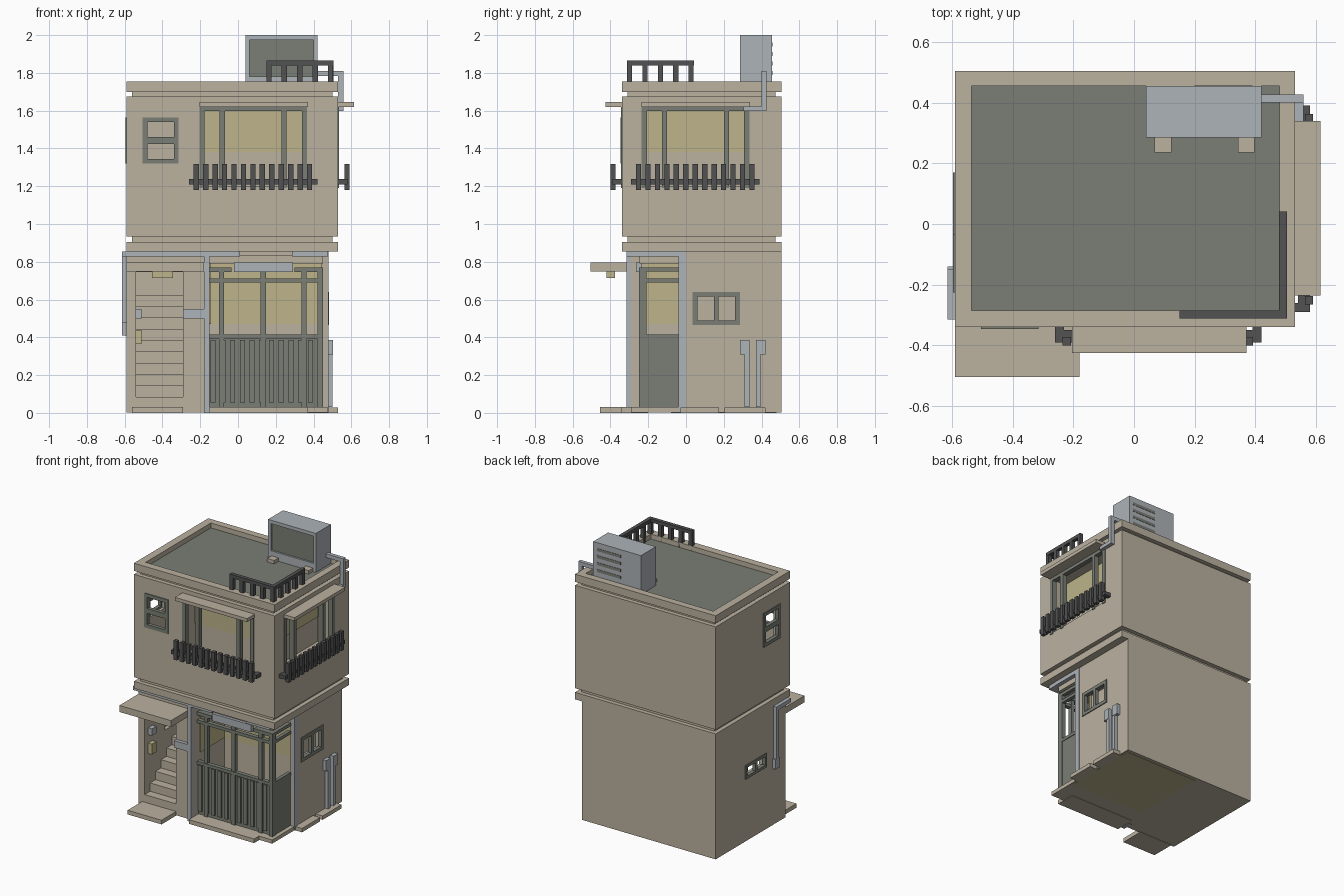
import bpy, bmesh

if "Cube" in bpy.data.objects:
    bpy.data.objects.remove(bpy.data.objects["Cube"], do_unlink=True)


def material(name, rgb):
    lin = [((c / 255 + 0.055) / 1.055) ** 2.4 for c in rgb] + [1.0]
    m = bpy.data.materials.new(name)
    m.use_nodes = True
    m.diffuse_color = lin
    m.node_tree.nodes["Principled BSDF"].inputs["Base Color"].default_value = lin
    return m


TAN = material("tan_plaster", (187, 178, 160))
GREEN = material("grey_green", (122, 126, 117))
STEEL = material("pale_steel", (173, 179, 184))
IRON = material("dark_iron", (82, 82, 83))
YELLOW = material("warm_yellow", (189, 180, 138))


def boxes(name, mat, *specs):
    """One object made of boxes, each given as (x0, x1, y0, y1, z0, z1)."""
    bm = bmesh.new()
    for x0, x1, y0, y1, z0, z1 in specs:
        vs = bmesh.ops.create_cube(bm, size=1)["verts"]
        for v in vs:
            v.co = (x0 if v.co.x < 0 else x1,
                    y0 if v.co.y < 0 else y1,
                    z0 if v.co.z < 0 else z1)
    me = bpy.data.meshes.new(name)
    bm.to_mesh(me)
    bm.free()
    me.materials.append(mat)
    ob = bpy.data.objects.new(name, me)
    bpy.context.collection.objects.link(ob)
    return ob


def cut(ob, *specs):
    """Carve boxes out of an object."""
    for s in specs:
        c = boxes("cutter", TAN, s)
        c.hide_render = True
        mod = ob.modifiers.new("cut", "BOOLEAN")
        mod.operation, mod.solver, mod.object = "DIFFERENCE", "EXACT", c
        bpy.context.view_layer.objects.active = ob
        bpy.ops.object.modifier_apply(modifier=mod.name)
        bpy.data.objects.remove(c, do_unlink=True)


def on_side(s, side):
    """Box given as (u0, u1, d0, d1, z0, z1): u along the wall, d outward."""
    u0, u1, d0, d1, z0, z1 = s
    if side == "front":
        return (u0, u1, -d1, -d0, z0, z1)
    if side == "right":
        return (d0, d1, u0, u1, z0, z1)
    return (-d1, -d0, u0, u1, z0, z1)


def window_frame(name, side, wall, u0, u1, z0, z1, split, t=0.025):
    """Rectangular frame with one middle bar, upright or level."""
    d = (wall - 0.02, wall + 0.006)
    um, zm = (u0 + u1) / 2, (z0 + z1) / 2
    mid = (um - t / 2, um + t / 2, *d, z0, z1) if split == "upright" else \
          (u0, u1, *d, zm - 0.018, zm + 0.018)
    parts = [(u0, u0 + t, *d, z0, z1), (u1 - t, u1, *d, z0, z1),
             (u0, u1, *d, z0, z0 + t), (u0, u1, *d, z1 - t, z1), mid]
    boxes(name, GREEN, *[on_side(p, side) for p in parts])


# Ground floor: stairwell, corner shop, side windows
ground = boxes("ground_floor", TAN, (-0.59, 0.475, -0.29, 0.505, 0.003, 0.855))
cut(ground,
    (-0.54, -0.29, -0.6, 0.45, 0.02, 0.745),
    (-0.15, 0.8, -0.6, -0.04, 0.03, 0.83),
    (-0.15, 0.44, -0.1, 0.06, 0.03, 0.83),
    (0.42, 0.8, 0.04, 0.28, 0.47, 0.635),
    (-0.8, -0.5, -0.06, 0.16, 0.46, 0.54))
boxes("underside_floor", YELLOW, (-0.13, 0.46, -0.08, 0.48, 0, 0.008))
window_frame("ground_window_right", "right", 0.475, 0.035, 0.285, 0.465, 0.64, "upright")
window_frame("ground_window_left", "left", 0.59, -0.07, 0.17, 0.45, 0.55, "upright", 0.02)

# Bands and recessed joints between floors
boxes("floor_band", TAN, (-0.59, 0.53, -0.34, 0.505, 0.855, 0.905))
boxes("floor_joint", TAN, (-0.56, 0.50, -0.31, 0.475, 0.90, 0.94))
boxes("roof_joint", TAN, (-0.56, 0.50, -0.31, 0.475, 1.67, 1.705))
parapet = boxes("parapet", TAN, (-0.59, 0.53, -0.34, 0.505, 1.70, 1.755))
cut(parapet, (-0.535, 0.48, -0.285, 0.455, 1.715, 1.9))
boxes("roof_deck", GREEN, (-0.535, 0.48, -0.285, 0.455, 1.712, 1.72))

# Upper floor: hollow corner room and two big window bays
upper = boxes("upper_floor", TAN, (-0.59, 0.53, -0.34, 0.505, 0.935, 1.675))
cut(upper,
    (-0.55, -0.26, -0.30, 0.10, 1.0, 1.62),
    (-0.495, -0.325, -0.6, -0.25, 1.33, 1.555),
    (-0.8, -0.5, -0.21, -0.05, 1.33, 1.555),
    (-0.20, 0.36, -0.6, -0.20, 1.20, 1.62),
    (0.40, 0.8, -0.23, 0.33, 1.20, 1.62))
window_frame("upper_window_front", "front", 0.34, -0.505, -0.315, 1.32, 1.565, "level")
window_frame("upper_window_left", "left", 0.59, -0.225, -0.035, 1.32, 1.565, "level")
boxes("bay_blind_front", YELLOW, (-0.20, 0.36, -0.206, -0.198, 1.38, 1.62))
boxes("bay_blind_right", YELLOW, (0.398, 0.406, -0.23, 0.33, 1.38, 1.62))

# Bay frames, awnings and balcony railings on the front and right
for side, wall, u in (("front", 0.34, -0.205), ("right", 0.53, -0.235)):
    d = (wall - 0.03, wall + 0.005)
    frame = [(u + o, u + o + 0.028, *d, 1.19, 1.61) for o in (0, 0.107, 0.435, 0.543)]
    frame.append((u, u + 0.571, *d, 1.597, 1.622))
    boxes("bay_frame_" + side, GREEN, *[on_side(p, side) for p in frame])
    boxes("awning_" + side, TAN,
          on_side((u, u + 0.575, wall - 0.01, wall + 0.085, 1.62, 1.645), side))
    rail = [(u - 0.03 + 0.05 * i, u - 0.002 + 0.05 * i, wall + 0.033, wall + 0.06, 1.18, 1.317)
            for i in range(13)]
    rail.append((u - 0.055, u + 0.625, wall + 0.01, wall + 0.05, 1.21, 1.237))
    rail += [(u + e, u + e + 0.03, wall - 0.01, wall + 0.04, 1.21, 1.237) for e in (-0.055, 0.595)]
    boxes("balcony_rail_" + side, IRON, *[on_side(p, side) for p in rail])

# Roof railing around the front right corner
posts = [(0.15 + 0.0815 * i, 0.178 + 0.0815 * i, -0.312, -0.285, 1.72, 1.85) for i in range(5)]
posts += [(0.478, 0.505, -0.312 + 0.0815 * i, -0.285 + 0.0815 * i, 1.72, 1.85) for i in range(1, 5)]
boxes("roof_railing", IRON, *posts, (0.15, 0.505, -0.312, -0.285, 1.84, 1.865),
      (0.478, 0.505, -0.285, 0.042, 1.84, 1.865))

# Rooftop air unit with grille, vents, feet and pipe
unit = boxes("air_unit", STEEL, (0.04, 0.42, 0.285, 0.455, 1.72, 2.0))
cut(unit, (0.062, 0.40, 0.2, 0.305, 1.78, 1.975))
boxes("air_unit_grille", GREEN, (0.062, 0.40, 0.298, 0.306, 1.78, 1.975))
boxes("air_unit_vents", GREEN,
      *[(0.20, 0.39, 0.45, 0.457, z, z + 0.02) for z in (1.79, 1.84, 1.89, 1.94)])
boxes("air_unit_feet", TAN, *[(x, x + 0.055, 0.235, 0.30, 1.715, 1.745) for x in (0.068, 0.342)])
boxes("air_pipe", STEEL, (0.42, 0.558, 0.40, 0.427, 1.783, 1.81),
      (0.53, 0.558, 0.40, 0.427, 1.60, 1.79), (0.53, 0.558, 0.305, 0.427, 1.597, 1.622))

# Entrance stairs, canopy and fittings
boxes("stairs", TAN, *[(-0.54, -0.29, -0.29 + 0.062 * i, 0.45, 0.01, 0.085 + 0.06 * i)
                       for i in range(10)])
boxes("stair_slab", TAN, (-0.56, -0.29, -0.455, -0.28, 0, 0.03))
boxes("stair_canopy", TAN, (-0.59, -0.18, -0.505, -0.28, 0.748, 0.795))
boxes("canopy_lamp", YELLOW, (-0.455, -0.345, -0.42, -0.375, 0.715, 0.75))
boxes("meter_boxes", STEEL, (-0.54, -0.51, -0.25, -0.20, 0.50, 0.55),
      (-0.29, -0.18, -0.315, -0.285, 0.50, 0.55))
boxes("letter_box", YELLOW, (-0.54, -0.51, -0.25, -0.20, 0.365, 0.44))

# Shop front: slatted lower panels, posts, rails
boxes("shop_panels", GREEN, (-0.15, 0.445, -0.235, -0.215, 0.03, 0.40),
      (0.425, 0.445, -0.235, -0.04, 0.03, 0.40))
boxes("shop_slats", GREEN, *[(-0.145 + 0.0515 * i, -0.118 + 0.0515 * i, -0.245, -0.23, 0.055, 0.385)
                             for i in range(12)])
boxes("shop_posts", GREEN, *[(x, x + 0.027, -0.245, -0.215, 0.03, 0.76)
                             for x in (-0.10, 0.12, 0.335)],
      (0.42, 0.45, -0.25, -0.21, 0.03, 0.77))
boxes("shop_rails", GREEN,
      *[(-0.15, 0.45, -0.25, -0.22, z, z + 0.022) for z in (0.392, 0.69)],
      *[(0.425, 0.45, -0.25, -0.04, z, z + 0.022) for z in (0.392, 0.69, 0.748)],
      (-0.15, -0.035, -0.25, -0.21, 0.745, 0.77), (0.30, 0.45, -0.25, -0.21, 0.745, 0.77))
boxes("shop_sign", STEEL, (-0.02, 0.29, -0.265, -0.235, 0.745, 0.797))
boxes("shop_lintel", TAN, (-0.15, 0.45, -0.245, -0.04, 0.79, 0.84))
boxes("shop_blinds", YELLOW, (-0.15, 0.44, 0.053, 0.061, 0.47, 0.79),
      (-0.151, -0.143, -0.22, 0.06, 0.47, 0.79))

# Steel trim and drain pipes
boxes("shop_trim", STEEL, (-0.18, -0.152, -0.315, -0.24, 0, 0.855),
      (-0.615, 0.01, -0.315, -0.285, 0.827, 0.855), (0.285, 0.477, -0.315, -0.24, 0.827, 0.855),
      (0.45, 0.479, -0.25, 0.0, 0.827, 0.855), (0.45, 0.479, -0.04, 0.0, 0.003, 0.84))
boxes("left_drain", STEEL, (-0.615, -0.588, -0.315, -0.15, 0.827, 0.855),
      (-0.615, -0.588, -0.18, -0.15, 0.45, 0.84), (-0.615, -0.588, -0.19, -0.14, 0.41, 0.48))
boxes("right_drains", STEEL, (0.47, 0.50, 0.31, 0.335, 0.03, 0.35),
      (0.47, 0.502, 0.285, 0.335, 0.31, 0.387), (0.47, 0.50, 0.37, 0.395, 0.03, 0.35),
      (0.47, 0.502, 0.37, 0.42, 0.31, 0.387))

# Kerb slabs
boxes("kerb_slabs", TAN, (-0.15, 0.37, -0.345, -0.2, 0, 0.03),
      (0.46, 0.53, -0.03, 0.175, 0, 0.028), (0.46, 0.53, 0.205, 0.42, 0, 0.028))
